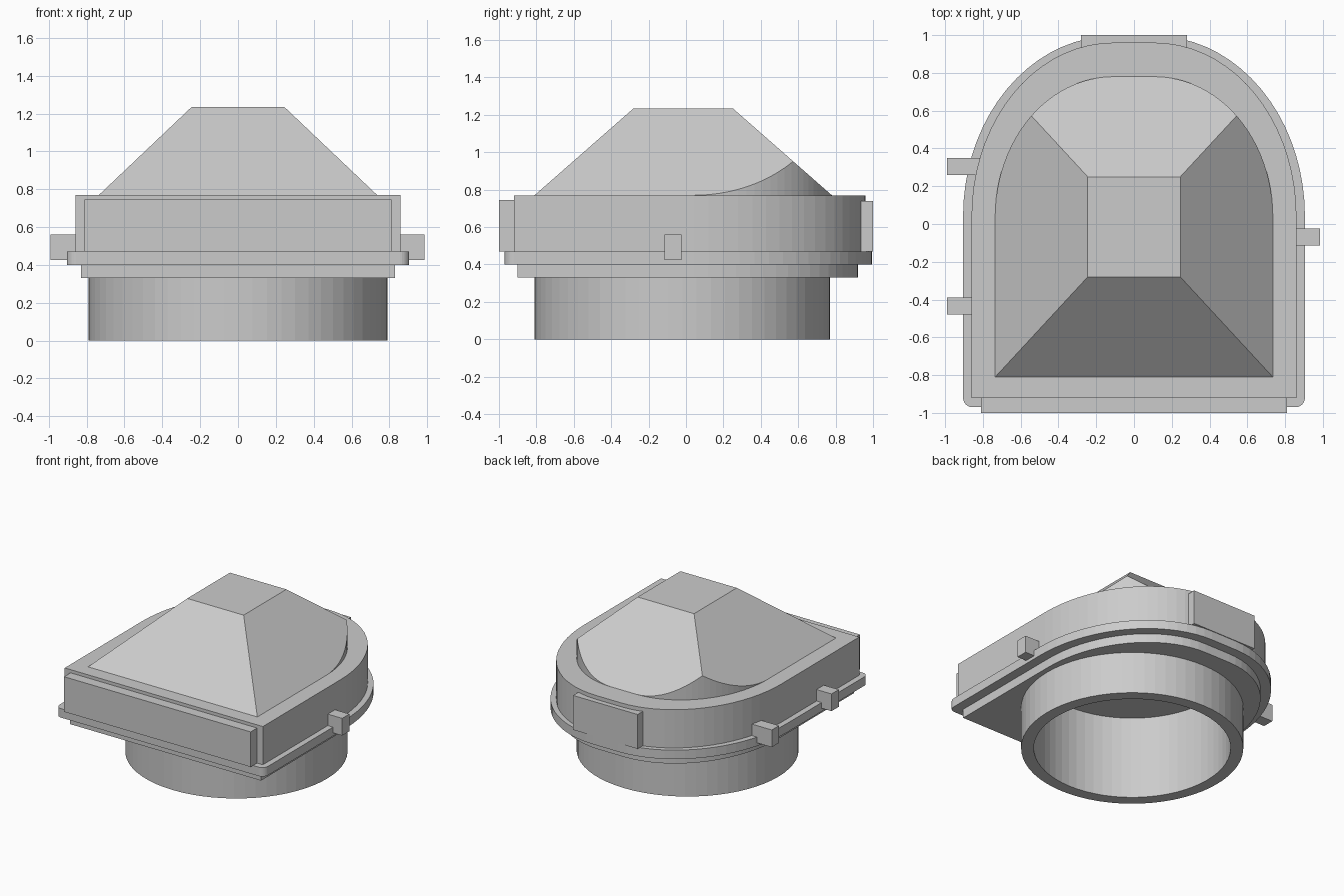
import bpy, bmesh
from math import sin, cos, pi
from mathutils import Vector

if "Cube" in bpy.data.objects:
    bpy.data.objects.remove(bpy.data.objects["Cube"])

FLAT, CY = 0.11, 0.04      # flat half-width at the back, y where the rear curve starts
RING_Y = -0.02


def finish(bm, name):
    bmesh.ops.recalc_face_normals(bm, faces=bm.faces)
    me = bpy.data.meshes.new(name)
    bm.to_mesh(me)
    bm.free()
    ob = bpy.data.objects.new(name, me)
    bpy.context.collection.objects.link(ob)
    return ob


def d_outline(hw, y0, y1, r=0.0, n=18):
    """Arch-shaped outline: straight front, elliptical back corners."""
    half = []
    if r:
        half += [(hw - r + r * sin(a), y0 + r - r * cos(a))
                 for a in [i * pi / 12 for i in range(7)]]
    else:
        half.append((hw, y0))
    half += [(FLAT + (hw - FLAT) * cos(a), CY + (y1 - CY) * sin(a))
             for a in [i * pi / 2 / n for i in range(n + 1)]]
    return half + [(-x, y) for x, y in reversed(half)]


def prism_bm(pts, z0, z1):
    bm = bmesh.new()
    face = bm.faces.new([bm.verts.new((x, y, z0)) for x, y in pts])
    ext = bmesh.ops.extrude_face_region(bm, geom=[face], use_keep_orig=True)
    top = [g for g in ext["geom"] if isinstance(g, bmesh.types.BMVert)]
    bmesh.ops.translate(bm, verts=top, vec=(0, 0, z1 - z0))
    return bm


def prism(name, pts, z0, z1):
    return finish(prism_bm(pts, z0, z1), name)


def box(name, x0, x1, y0, y1, z0, z1):
    return prism(name, [(x0, y0), (x1, y0), (x1, y1), (x0, y1)], z0, z1)


def circle(r, n=64):
    return [(r * cos(2 * pi * i / n), RING_Y + r * sin(2 * pi * i / n)) for i in range(n)]


# round collar, stepped plates and main body
parts = [
    prism("collar_ring", circle(0.79), 0.0, 0.33),
    prism("lower_plate", d_outline(0.83, -0.90, 0.92), 0.33, 0.40),
    prism("flange", d_outline(0.905, -0.97, 0.995, 0.05), 0.40, 0.47),
    prism("body", d_outline(0.86, -0.92, 0.96), 0.47, 0.77),
]

# round cavity bored up from below
cutter = prism("bore_cutter", circle(0.70), -0.1, 0.65)
cutter.hide_render = True
for ob in parts:
    mod = ob.modifiers.new("bore", "BOOLEAN")
    mod.operation = "DIFFERENCE"
    mod.solver = "EXACT"
    mod.object = cutter
    bpy.context.view_layer.objects.active = ob
    bpy.ops.object.modifier_apply(modifier=mod.name)
bpy.data.objects.remove(cutter)

# hipped roof: arch-shaped block trimmed by four sloping planes
ZB, ZT = 0.77, 1.235
bm = prism_bm(d_outline(0.735, -0.81, 0.78, n=24), 0.74, ZT)
rise = ZT - ZB
slopes = [
    ((0.245, 0, ZT), (rise, 0, 0.49)),
    ((-0.245, 0, ZT), (-rise, 0, 0.49)),
    ((0, -0.28, ZT), (0, -rise, 0.53)),
    ((0, 0.25, ZT), (0, rise, 0.53)),
]
for co, no in slopes:
    cut = bmesh.ops.bisect_plane(bm, geom=bm.verts[:] + bm.edges[:] + bm.faces[:],
                                 plane_co=co, plane_no=Vector(no).normalized(),
                                 clear_outer=True)
    rim = [e for e in bm.edges if e.is_boundary]
    bmesh.ops.holes_fill(bm, edges=rim, sides=0)
finish(bm, "hipped_roof")

# front and back panels
box("front_panel", -0.81, 0.81, -1.0, -0.90, 0.47, 0.745)
box("back_panel", -0.28, 0.28, 0.90, 1.0, 0.47, 0.74)

# side lugs
for i, (x0, x1, y) in enumerate([(-0.99, -0.80, 0.305), (-0.99, -0.80, -0.435),
                                 (0.80, 0.985, -0.07)]):
    box(f"side_lug_{i + 1}", x0, x1, y - 0.045, y + 0.045, 0.425, 0.56)
